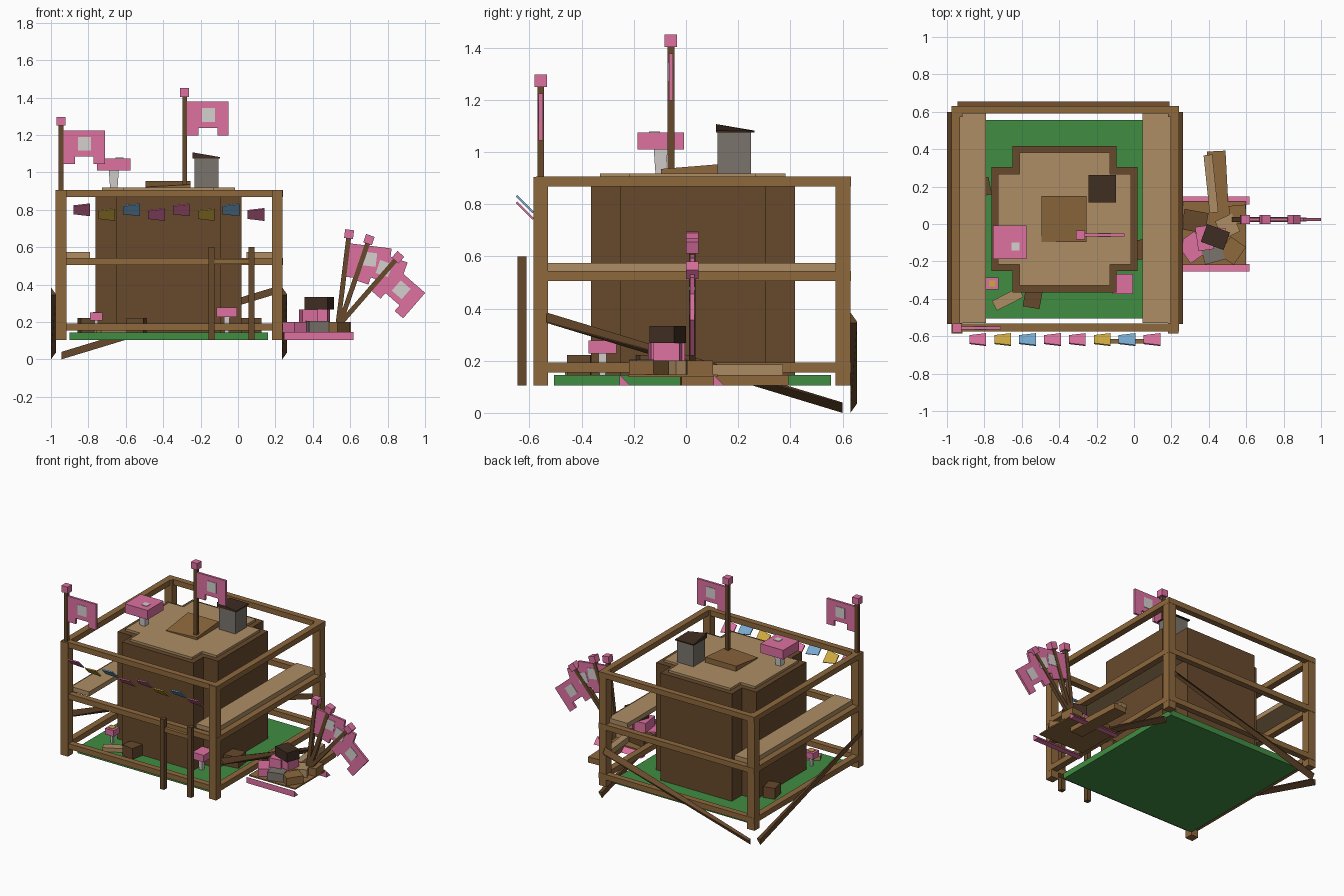
import bpy, bmesh, math
from mathutils import Matrix, Vector

if "Cube" in bpy.data.objects:
    bpy.data.objects.remove(bpy.data.objects["Cube"])


def mat(name, r, g, b):
    def lin(c):
        c /= 255
        return c / 12.92 if c <= 0.04045 else ((c + 0.055) / 1.055) ** 2.4
    m = bpy.data.materials.new(name)
    m.diffuse_color = (lin(r), lin(g), lin(b), 1)
    m.use_nodes = True
    m.node_tree.nodes["Principled BSDF"].inputs["Base Color"].default_value = m.diffuse_color
    return m


BARK = mat("bark brown", 103, 73, 44)
WOOD = mat("wood brown", 142, 104, 61)
TAN = mat("tan plank", 174, 141, 100)
DARK = mat("dark brown", 64, 45, 34)
PINK = mat("pink", 221, 113, 160)
GREEN = mat("grass green", 64, 140, 66)
GREY = mat("stone grey", 122, 116, 108)
PALE = mat("pale grey", 212, 208, 206)
GOLD = mat("mustard", 206, 170, 64)
BLUE = mat("sky blue", 120, 172, 210)


def prism(name, low, high, m, matrix=None):
    """Solid between two matching rings of points."""
    n = len(low)
    faces = [tuple(range(n - 1, -1, -1)), tuple(range(n, 2 * n))]
    faces += [(i, (i + 1) % n, n + (i + 1) % n, n + i) for i in range(n)]
    verts = [matrix @ Vector(v) if matrix else v for v in list(low) + list(high)]
    me = bpy.data.meshes.new(name)
    me.from_pydata(verts, [], faces)
    bm = bmesh.new()
    bm.from_mesh(me)
    bmesh.ops.recalc_face_normals(bm, faces=bm.faces)
    bm.to_mesh(me)
    bm.free()
    me.materials.append(m)
    ob = bpy.data.objects.new(name, me)
    bpy.context.collection.objects.link(ob)
    return ob


def box(name, x0, x1, y0, y1, z0, z1, m, rot=0, tops=None, matrix=None, flare=1):
    """Box, turned by rot degrees about its own centre; tops gives four corner heights."""
    cx, cy = (x0 + x1) / 2, (y0 + y1) / 2
    hx, hy = (x1 - x0) / 2, (y1 - y0) / 2
    if matrix is None:
        matrix = Matrix.Translation((cx, cy, 0)) @ Matrix.Rotation(math.radians(rot), 4, 'Z')
        cx = cy = 0
    ring = [(a * hx, b * hy) for a, b in ((-1, -1), (1, -1), (1, 1), (-1, 1))]
    tops = tops or [z1] * 4
    return prism(name, [(cx + x * flare, cy + y * flare, z0) for x, y in ring],
                 [(cx + x, cy + y, t) for (x, y), t in zip(ring, tops)], m, matrix)


# grass base
box("grass_base", -0.90, 0.16, -0.505, 0.555, 0.105, 0.145, GREEN)

# frame: corner posts and three levels of rails
for n, x in (("left", -0.975), ("right", 0.182)):
    for s, y in (("front", -0.585), ("back", 0.573)):
        box(f"{s}_{n}_post", x, x + 0.057, y, y + 0.057, 0.105, 0.905, WOOD)
for lvl, z0, z1 in (("low", 0.155, 0.193), ("middle", 0.505, 0.543), ("top", 0.868, 0.906)):
    for n, y in (("front", -0.575), ("back", 0.59)):
        box(f"{n}_{lvl}_rail", -0.93, 0.195, y, y + 0.042, z0, z1, WOOD)
    for n, x in (("left", -0.975), ("right", 0.195)):
        box(f"{n}_{lvl}_rail", x, x + 0.045, -0.575, 0.632, z0, z1, WOOD)

# side benches
box("left_bench", -0.93, -0.79, -0.53, 0.59, 0.543, 0.575, TAN)
box("right_bench", 0.045, 0.195, -0.53, 0.59, 0.543, 0.575, TAN)


# cross-shaped tower and its roof slab
def cross(inset):
    a, b = 0.391 - inset, 0.278 - inset
    q = [(a, -b), (a, b), (b, b), (b, a), (-b, a), (-b, b),
         (-a, b), (-a, -b), (-b, -b), (-b, -a), (b, -a), (b, -b)]
    return [(x - 0.371, y + 0.026) for x, y in q]


for name, ins, z0, z1, m in (("tower", 0, 0.14, 0.902, BARK), ("roof_slab", 0.036, 0.902, 0.918, TAN)):
    ring = cross(ins)
    prism(name, [(x, y, z0) for x, y in ring], [(x, y, z1) for x, y in ring], m)


# slanting braces outside the frame: full height inside, thinning to a shallower edge outside
def brace(name, u0, z0, u1, z1, d, place):
    h, t = 0.02, 0.004
    inner = [(u0, z0 - h), (u1, z1 - h), (u1, z1 + h), (u0, z0 + h)]
    outer = [(u0, z0 + h - t), (u1, z1 - h), (u1, z1 - h + t), (u0, z0 + h)]
    prism(name, [place(u, d, z) for u, z in inner],
          [place(u, d + 0.026, z) for u, z in outer], BARK)


brace("back_brace", -0.945, 0.02, 0.19, 0.365, 0.63, lambda u, d, z: (u, d, z))
brace("left_brace", 0.60, 0.02, -0.535, 0.365, -1.0, lambda u, d, z: (d, u, z))
brace("right_brace", 0.60, 0.02, -0.535, 0.365, 0.236, lambda u, d, z: (d, u, z))

# gate planks at the front, joined by a crossbar
box("left_gate_plank", -0.157, -0.126, -0.645, -0.612, 0.105, 0.60, BARK)
box("right_gate_plank", 0.055, 0.087, -0.645, -0.612, 0.105, 0.60, BARK)
box("gate_crossbar", -0.126, 0.055, -0.64, -0.615, 0.51, 0.538, WOOD)

# row of tilted bunting flags
for i, m in enumerate((PINK, GOLD, BLUE, PINK, PINK, GOLD, BLUE, PINK)):
    x, z = -0.835 + i * 0.133, 0.80 - 0.025 * (i % 2)
    M = Matrix.Translation((x, -0.618, z)) @ Matrix.Rotation(math.radians(-45), 4, 'X')
    ring = [(-0.045, -0.03), (0.045, -0.045), (0.045, 0.045), (-0.045, 0.03)]
    prism("bunting_flag", [(a, b, -0.004) for a, b in ring], [(a, b, 0.004) for a, b in ring], m, M)


# banners: pole, knob, notched cloth and square emblem
def banner(x, y, z, length, tilt=0):
    M = Matrix.Translation((x, y, z)) @ Matrix.Rotation(math.radians(tilt), 4, 'Y')
    t = length
    box("banner_pole", -0.013, 0.013, -0.013, 0.013, 0, t, BARK, matrix=M)
    box("banner_knob", -0.024, 0.024, -0.024, 0.024, t, t + 0.047, PINK, matrix=M)
    cloth = [(0.013, -0.205), (0.075, -0.205), (0.075, -0.165), (0.175, -0.165),
             (0.175, -0.205), (0.235, -0.205), (0.235, -0.025), (0.013, -0.025)]
    prism("banner_cloth", [(a, 0.008, t + b) for a, b in cloth],
          [(a, -0.008, t + b) for a, b in cloth], PINK, M)
    for s in (-1, 1):
        y0, y1 = sorted((s * 0.008, s * 0.011))
        box("banner_emblem", 0.092, 0.162, y0, y1, t - 0.133, t - 0.06, PALE, matrix=M)


banner(-0.285, -0.058, 0.918, 0.485)
banner(-0.947, -0.557, 0.905, 0.345)
for x, z, length, tilt in ((0.535, 0.19, 0.46, 7), (0.545, 0.19, 0.453, 19), (0.55, 0.195, 0.442, 41)):
    banner(x, 0.024, z, length, tilt)


# mushrooms: stem, square cap and an optional spot
def mushroom(name, cx, cy, w, z0, z1, z2, spot, rot=0):
    s, h = w * 0.15, w / 2
    box(name + "_stem", cx - s, cx + s, cy - s, cy + s, z0, z1, PALE, rot, flare=0.75)
    box(name + "_cap", cx - h, cx + h, cy - h, cy + h, z1, z2, PINK, rot)
    if spot:
        k = w * (0.25 if spot is GOLD else 0.12)
        ox, oy = (cx, cy) if spot is GOLD else (cx + w * 0.17, cy - w * 0.13)
        box(name + "_spot", ox - k, ox + k, oy - k, oy + k, z2, z2 + 0.004, spot, rot)


mushroom("roof_mushroom", -0.664, -0.097, 0.178, 0.918, 1.01, 1.075, PALE)
mushroom("left_mushroom", -0.758, -0.318, 0.066, 0.145, 0.207, 0.25, GOLD)
mushroom("right_mushroom", -0.06, -0.32, 0.108, 0.145, 0.228, 0.277, None)

# roof hatch and chimney
box("roof_hatch", -0.495, -0.255, -0.095, 0.15, 0.918, 0.955, WOOD, tops=[0.922, 0.935, 0.955, 0.955])
box("chimney", -0.232, -0.105, 0.12, 0.25, 0.918, 1.077, GREY)
box("chimney_cap", -0.243, -0.097, 0.115, 0.262, 1.074, 1.1, DARK, tops=[1.107, 1.082, 1.08, 1.082])

# crates and a loose plank on the grass
box("front_crate", -0.588, -0.497, -0.448, -0.358, 0.145, 0.222, BARK, -10)
box("left_crate", -0.85, -0.768, 0.15, 0.245, 0.145, 0.222, BARK, 12)
box("right_crate", 0.01, 0.12, -0.185, -0.08, 0.145, 0.222, BARK, 8)
box("loose_plank", -0.755, -0.595, -0.43, -0.372, 0.145, 0.172, TAN, 27)

# mat beside the frame with wedge-shaped pink edges
box("mat", 0.24, 0.60, -0.22, 0.12, 0.138, 0.147, WOOD)
for y in (-0.255, 0.105):
    sec = [(y, 0.147), (y, 0.105), (y + 0.042, 0.105)]
    prism("mat_edge", [(0.245, a, b) for a, b in sec], [(0.618, a, b) for a, b in sec], PINK)

# pile of blocks and planks on the mat
box("low_plank", 0.40, 0.50, -0.02, 0.39, 0.105, 0.145, WOOD, 3)
box("upper_plank", 0.388, 0.435, 0.06, 0.37, 0.145, 0.185, TAN, 6)
box("grey_block", 0.365, 0.475, -0.205, -0.10, 0.147, 0.205, GREY, 15)
box("pink_block", 0.255, 0.37, -0.19, -0.06, 0.147, 0.2, PINK, 35)
box("brown_block", 0.475, 0.575, -0.20, -0.085, 0.147, 0.2, WOOD, -35)
box("tan_block", 0.45, 0.55, -0.065, 0.04, 0.147, 0.2, TAN, 25)
box("back_block", 0.26, 0.39, -0.04, 0.07, 0.147, 0.2, BARK, -10)
box("end_block", 0.51, 0.60, 0.0, 0.1, 0.147, 0.2, WOOD, 5)
box("left_pink_cube", 0.335, 0.42, -0.14, -0.01, 0.2, 0.267, PINK, 8)
box("right_pink_cube", 0.42, 0.485, -0.12, -0.02, 0.2, 0.267, PINK, -8)
box("dark_block", 0.37, 0.50, -0.12, -0.02, 0.267, 0.333, DARK, -20)
